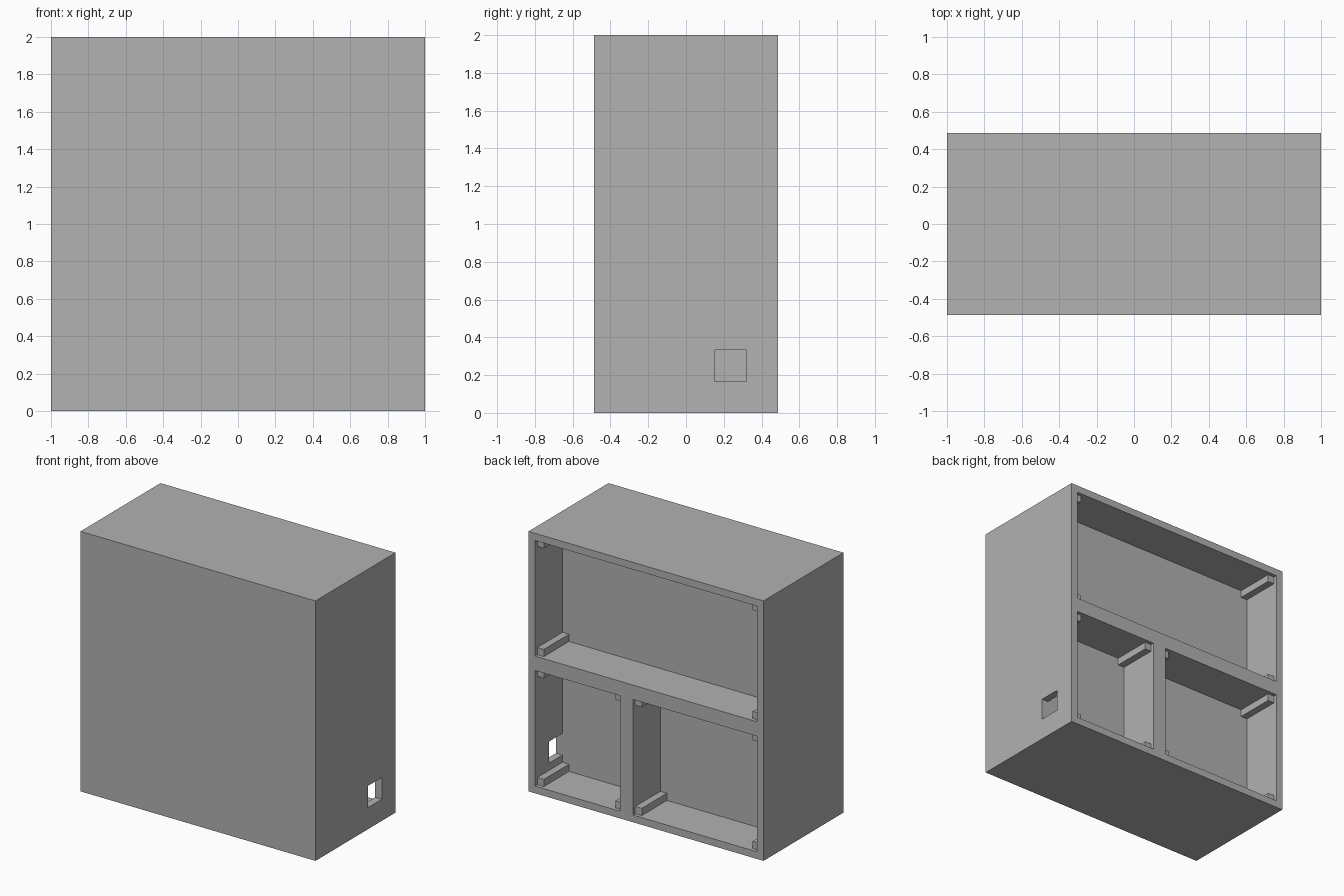
import bpy

U = 1 / 18                # wall thickness, the module of the whole cabinet
HALF_D = 0.486            # half depth
BACK = HALF_D
PANEL = BACK - 6 * U      # floor of the open compartments
RECESS = U / 2            # rails stop short of the rim

if "Cube" in bpy.data.objects:
    bpy.data.objects.remove(bpy.data.objects["Cube"], do_unlink=True)

grey = bpy.data.materials.new("plain grey")
grey.use_nodes = True
colour = (0.445, 0.445, 0.445, 1)
grey.diffuse_color = colour
grey.node_tree.nodes["Principled BSDF"].inputs["Base Color"].default_value = colour


def box(name, x, y, z):
    """Axis-aligned box from (low, high) pairs."""
    corners = [(a, b, c) for a in x for b in y for c in z]
    faces = [(0, 1, 3, 2), (4, 6, 7, 5), (0, 4, 5, 1),
             (2, 3, 7, 6), (0, 2, 6, 4), (1, 5, 7, 3)]
    mesh = bpy.data.meshes.new(name)
    mesh.from_pydata(corners, [], faces)
    mesh.materials.append(grey)
    obj = bpy.data.objects.new(name, mesh)
    bpy.context.collection.objects.link(obj)
    return obj


def cut(target, cutter):
    """Subtract the cutter for good and remove it."""
    mod = target.modifiers.new("cut", "BOOLEAN")
    mod.operation = "DIFFERENCE"
    mod.solver = "EXACT"
    mod.object = cutter
    cutter.hide_render = True
    bpy.context.view_layer.objects.active = target
    bpy.ops.object.modifier_apply(modifier=mod.name)
    bpy.data.objects.remove(cutter, do_unlink=True)


# Cabinet body
body = box("cabinet_body", (-1, 1), (-HALF_D, HALF_D), (0, 2))

# Compartments open to the back: one wide above, two below
compartments = {
    "upper": ((-1 + U, 1 - U), (1 + U, 2 - U)),
    "lower_right": ((-1 + U, 2 * U), (U, 1 - U)),
    "lower_left": ((4 * U, 1 - U), (U, 1 - U)),
}
for name, (x, z) in compartments.items():
    cut(body, box(name + "_cutter", x, (PANEL, BACK + U), z))

# Cable hole through the left wall
cut(body, box("cable_hole_cutter", (1 - 2 * U, 1 + U),
              (PANEL, PANEL + 3 * U), (3 * U, 6 * U)))

# Square rails along the four corners of each compartment
for name, (x, z) in compartments.items():
    for side, rx in (("right", (x[0], x[0] + U)), ("left", (x[1] - U, x[1]))):
        for level, rz in (("bottom", (z[0], z[0] + U)), ("top", (z[1] - U, z[1]))):
            box(f"{name}_{level}_{side}_rail", rx, (PANEL, BACK - RECESS), rz)
